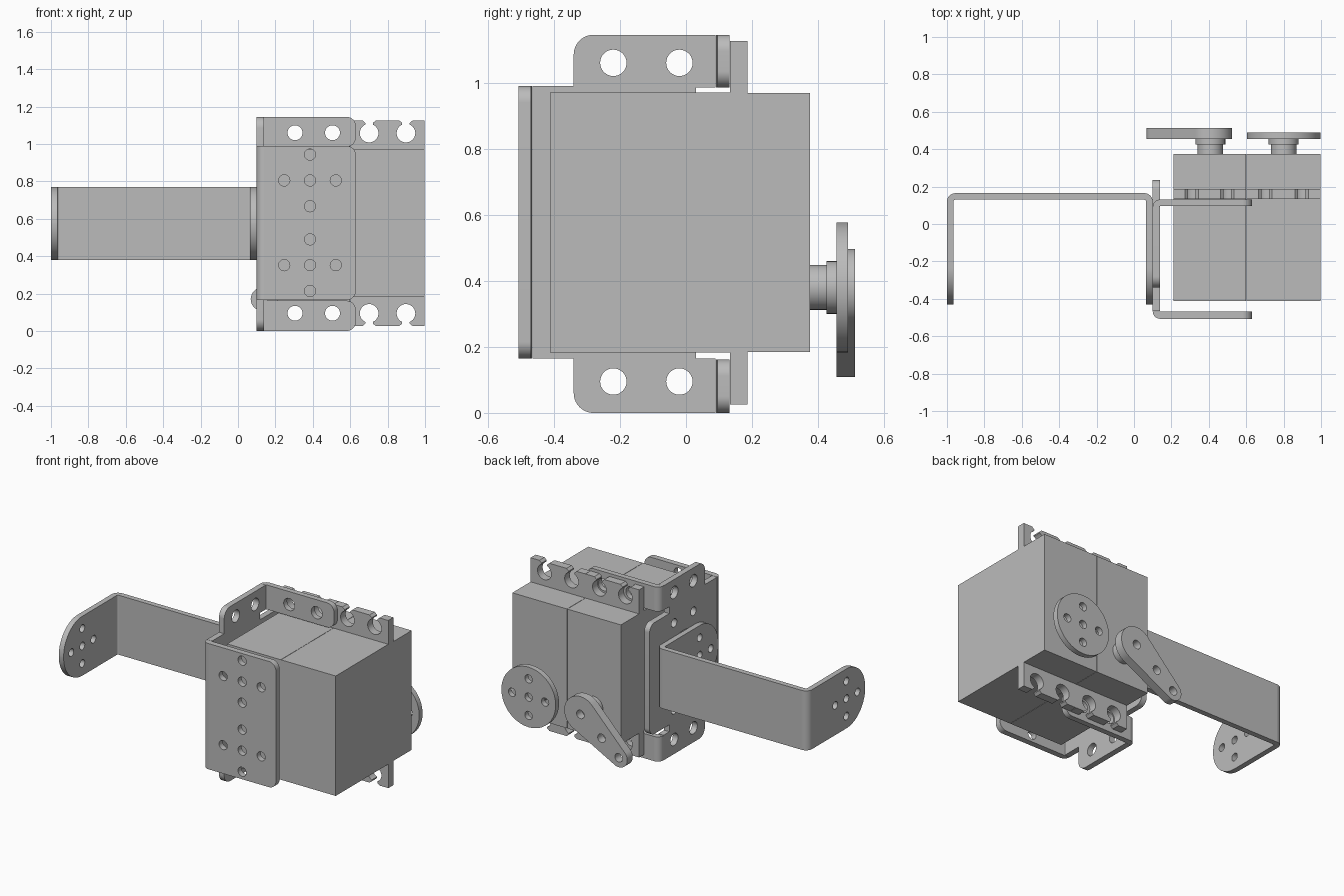
import bpy, bmesh
from math import pi, cos, sin, acos, atan2, hypot, tan
from mathutils import Matrix, Vector

old = bpy.data.objects.get("Cube")
if old:
    bpy.data.objects.remove(old, do_unlink=True)

grey = bpy.data.materials.new("plain_grey")
grey.use_nodes = True
COLOUR = (0.5, 0.5, 0.5, 1)
grey.diffuse_color = COLOUR
grey.node_tree.nodes["Principled BSDF"].inputs["Base Color"].default_value = COLOUR

# Sheet orientations: columns are the directions of outline u, outline v and thickness
AXES = {
    "front": Matrix(((1, 0, 0), (0, 0, -1), (0, 1, 0))),
    "side": Matrix(((0, 0, 1), (1, 0, 0), (0, 1, 0))),
    "top": Matrix.Identity(3),
}
NORMAL = {"front": 1, "side": 0, "top": 2}


def arc(u, v, r, a0, a1, n=16):
    return [(u + r * cos(a0 + (a1 - a0) * i / n), v + r * sin(a0 + (a1 - a0) * i / n))
            for i in range(n + 1)]


def circle(u, v, r, n=32):
    return arc(u, v, r, 0, 2 * pi, n)[:-1]


def fillet(corners):
    """Outline from (u, v) or (u, v, radius) corners."""
    out = []
    for i, c in enumerate(corners):
        p = Vector(c[:2])
        if len(c) < 3:
            out.append(tuple(p))
            continue
        a = (Vector(corners[i - 1][:2]) - p).normalized()
        b = (Vector(corners[(i + 1) % len(corners)][:2]) - p).normalized()
        half = a.angle(b) / 2
        centre = p + (a + b).normalized() * c[2] / sin(half)
        s, e = p + a * c[2] / tan(half) - centre, p + b * c[2] / tan(half) - centre
        a0, a1 = atan2(s.y, s.x), atan2(e.y, e.x)
        sweep = (a1 - a0 + pi) % (2 * pi) - pi
        out += arc(centre.x, centre.y, c[2], a0, a0 + sweep, 14)
    return out


def sheet(name, plane, lo, hi, outline, holes=()):
    """Flat part with cut holes, filling lo..hi along the plane normal."""
    curve = bpy.data.curves.new(name, "CURVE")
    curve.dimensions = "2D"
    curve.fill_mode = "BOTH"
    curve.extrude = (hi - lo) / 2
    for loop in [outline, *holes]:
        spline = curve.splines.new("POLY")
        spline.points.add(len(loop) - 1)
        for point, (u, v) in zip(spline.points, loop):
            point.co = (u, v, 0, 1)
        spline.use_cyclic_u = True
    helper = bpy.data.objects.new(name + "_outline", curve)
    bpy.context.collection.objects.link(helper)
    graph = bpy.context.evaluated_depsgraph_get()
    mesh = bpy.data.meshes.new_from_object(helper.evaluated_get(graph))
    bpy.data.objects.remove(helper, do_unlink=True)
    shift = Vector((0, 0, 0))
    shift[NORMAL[plane]] = (lo + hi) / 2
    mesh.transform(Matrix.Translation(shift) @ AXES[plane].to_4x4())
    bm = bmesh.new()
    bm.from_mesh(mesh)
    bmesh.ops.remove_doubles(bm, verts=bm.verts, dist=1e-5)
    bmesh.ops.recalc_face_normals(bm, faces=bm.faces)
    bm.to_mesh(mesh)
    bm.free()
    mesh.materials.clear()
    mesh.materials.append(grey)
    obj = bpy.data.objects.new(name, mesh)
    bpy.context.collection.objects.link(obj)
    bpy.ops.object.select_all(action="DESELECT")
    obj.select_set(True)
    bpy.context.view_layer.objects.active = obj
    bpy.ops.object.shade_smooth_by_angle(angle=pi / 6)
    return obj


def rect(u0, u1, v0, v1):
    return [(u0, v0), (u1, v0), (u1, v1), (u0, v1)]


def bend(name, x, y, start, inner, outer, z0, z1):
    """Quarter-round fold between two sheets."""
    sheet(name, "top", z0, z1, arc(x, y, outer, start, start + pi / 2, 8)
          + arc(x, y, inner, start + pi / 2, start, 8))


def cross_holes(u, v, step, r):
    return [circle(u + i * step, v + j * step, r, 20)
            for i, j in ((0, 0), (1, 0), (-1, 0), (0, 1), (0, -1))]


# Long U-shaped bracket
Z0, Z1, ZC = 0.38, 0.77, 0.575
sheet("long_bracket_web", "front", 0.13, 0.165, rect(-0.955, 0.055, Z0, Z1))
for side, x, xc, start in (("right", -1, -0.955, pi / 2), ("left", 0.065, 0.055, 0)):
    sheet(f"long_bracket_{side}_arm", "side", x, x + 0.035,
          fillet([(0.12, Z0), (0.12, Z1), (-0.43, Z1, 0.194), (-0.43, Z0, 0.194)]),
          cross_holes(-0.235, ZC, 0.115, 0.025))
    bend(f"long_bracket_{side}_bend", xc, 0.12, start, 0.01, 0.045, Z0, Z1)

# Servo holder: side plate with ears
holes = [circle(-0.12, ZC, 0.2, 40)]
for y in (-0.22, -0.02):
    holes += [circle(y, z, 0.04) for z in (0.095, 1.06)]
    holes += [circle(y, z, 0.028) for z in (0.29, 0.86)]
sheet("holder_side_plate", "side", 0.1, 0.138, fillet([
    (-0.465, 0.165), (-0.34, 0.165), (-0.34, 0, 0.06), (0.09, 0), (0.09, 0.165),
    (0.03, 0.165), (0.03, 0.21), (0.235, 0.21, 0.05), (0.235, 0.94, 0.05), (0.03, 0.94),
    (0.03, 0.985), (0.09, 0.985), (0.09, 1.145), (-0.34, 1.145, 0.06), (-0.34, 0.99),
    (-0.465, 0.99)]), holes)

# Servo holder: front plate
holes = cross_holes(0.385, 0.805, 0.138, 0.03) + cross_holes(0.385, 0.352, 0.138, 0.03)
sheet("holder_front_plate", "front", -0.507, -0.469,
      fillet([(0.14, 0.165), (0.63, 0.165, 0.05), (0.63, 0.99, 0.05), (0.14, 0.99)]), holes)
bend("holder_front_bend", 0.14, -0.467, pi, 0.002, 0.04, 0.165, 0.99)

# Servo holder: rear ears
for label, z0, z1, zh in (("lower", 0, 0.162, 0.095), ("upper", 0.985, 1.145, 1.06)):
    sheet(f"holder_{label}_ear", "front", 0.095, 0.131,
          fillet([(0.14, z0), (0.63, z0, 0.05), (0.63, z1, 0.05), (0.14, z1)]),
          [circle(x, zh, 0.04) for x in (0.305, 0.505)])
    bend(f"holder_{label}_bend", 0.14, 0.091, pi / 2, 0.003, 0.04, z0, z1)


def tab_outline(x0, x1, flip):
    """Mounting tab with two open keyhole slots."""
    mid, top, hole = 0.576, 0.55, 0.482
    pts = [(x0, 0.35), (x0, top)]
    for xc in (x0 + 0.1, x1 - 0.1):
        a = acos(0.02 / 0.05)
        pts += [(xc - 0.036, top), (xc - 0.02, top - 0.014)]
        pts += arc(xc, hole, 0.05, pi - a, 2 * pi + a, 24)
        pts += [(xc + 0.02, top - 0.014), (xc + 0.036, top)]
    pts += [(x1, top), (x1, 0.35)]
    return [(x, mid + flip * z) for x, z in pts]


# Two servos
HORN_Z = 0.38
for label, x0, x1, xs in (("inner", 0.21, 0.599, 0.408), ("outer", 0.601, 0.998, 0.8)):
    sheet(f"{label}_servo_case", "front", -0.412, 0.133, rect(x0, x1, 0.183, 0.97))
    sheet(f"{label}_servo_lid", "front", 0.133, 0.375, rect(x0, x1, 0.185, 0.968))
    for end, flip in (("lower", -1), ("upper", 1)):
        sheet(f"{label}_servo_{end}_tab", "front", 0.133, 0.186, tab_outline(x0, x1, flip))
    sheet(f"{label}_servo_shaft", "front", 0.37, 0.43, circle(xs, HORN_Z, 0.068))
    sheet(f"{label}_servo_collar", "front", 0.425, 0.457, circle(xs, HORN_Z, 0.08))

# Round horn
sheet("round_horn", "front", 0.455, 0.49, circle(0.8, HORN_Z, 0.197, 56),
      cross_holes(0.8, HORN_Z, 0.12, 0.027))

# Tapered arm horn
hub, tip, big, small = Vector((0.408, HORN_Z)), Vector((0.13, 0.17)), 0.117, 0.062
d = tip - hub
angle, spread = atan2(d.y, d.x), acos((big - small) / hypot(*d))
sheet("arm_horn", "front", 0.455, 0.512,
      arc(*hub, big, angle + spread, angle + 2 * pi - spread, 32)
      + arc(*tip, small, angle - spread, angle + spread, 20),
      [circle(*(hub + d * t), 0.028, 20) for t in (0, 0.55, 1)])
